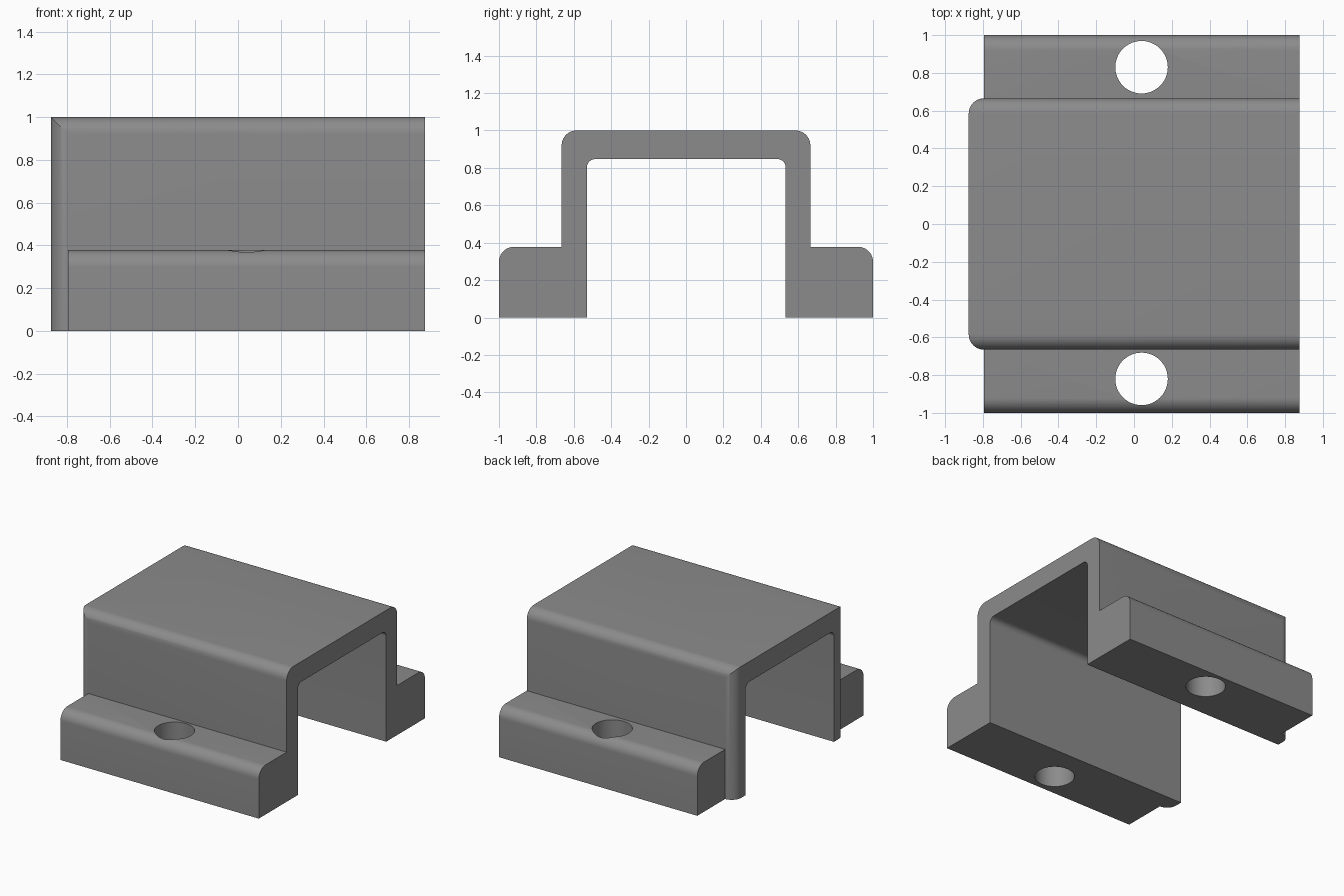
import bpy, bmesh, math

if "Cube" in bpy.data.objects:
    bpy.data.objects.remove(bpy.data.objects["Cube"])


def arc(cx, cy, r, a0, a1, n=10):
    """Points along an arc, angles in degrees."""
    return [(cx + r * math.cos(math.radians(a0 + (a1 - a0) * i / n)),
             cy + r * math.sin(math.radians(a0 + (a1 - a0) * i / n))) for i in range(n + 1)]


def prism(name, outline, place, lo, hi):
    """Extrude a 2D outline between lo and hi; place maps (u, v, w) to xyz."""
    bm = bmesh.new()
    a = [bm.verts.new(place(u, v, lo)) for u, v in outline]
    b = [bm.verts.new(place(u, v, hi)) for u, v in outline]
    bm.faces.new(a)
    bm.faces.new(b[::-1])
    n = len(a)
    for i in range(n):
        bm.faces.new((a[i], b[i], b[(i + 1) % n], a[(i + 1) % n]))
    bmesh.ops.recalc_face_normals(bm, faces=bm.faces[:])
    mesh = bpy.data.meshes.new(name)
    bm.to_mesh(mesh)
    bm.free()
    ob = bpy.data.objects.new(name, mesh)
    bpy.context.collection.objects.link(ob)
    return ob


def boolean(ob, tool, operation):
    """Apply a boolean and remove its tool."""
    mod = ob.modifiers.new(operation, 'BOOLEAN')
    mod.object, mod.operation, mod.solver = tool, operation, 'EXACT'
    bpy.context.view_layer.objects.active = ob
    bpy.ops.object.modifier_apply(modifier=mod.name)
    bpy.data.objects.remove(tool)


R = 0.08                      # outer fillet
WALL, FLANGE, TOP = 0.665, 0.378, 1.0
IN_L, IN_R, IN_TOP, IN_FILLET = -0.53, 0.533, 0.847, 0.045
END, FLANGE_END = 0.875, -0.795

# Hat-shaped cross-section with rounded shoulders and flange edges
profile = [(-1, 0)]
profile += arc(-1 + R, FLANGE - R, R, 180, 90)
profile += [(-WALL, FLANGE)]
profile += arc(-WALL + R, TOP - R, R, 180, 90)
profile += arc(WALL - R, TOP - R, R, 90, 0)
profile += [(WALL, FLANGE)]
profile += arc(1 - R, FLANGE - R, R, 90, 0)
profile += [(1, 0), (IN_R, 0)]
profile += arc(IN_R - IN_FILLET, IN_TOP - IN_FILLET, IN_FILLET, 0, 90)
profile += arc(IN_L + IN_FILLET, IN_TOP - IN_FILLET, IN_FILLET, 90, 180)
profile += [(IN_L, 0)]
bracket = prism("bracket", profile, lambda u, v, w: (w, u, v), -END, END)

# Plan shape: set-back flanges and rounded upright corners on the left end
plan = [(1.1, -1.1), (1.1, 1.1), (FLANGE_END, 1.1)]
plan += arc(-END + R, WALL - R, R, 90, 180)
plan += arc(-END + R, -WALL + R, R, 180, 270)
plan += [(FLANGE_END, -1.1)]
trim = prism("plan_trim", plan, lambda u, v, w: (u, v, w), -0.2, 1.2)
boolean(bracket, trim, 'INTERSECT')

# Bolt holes through the flanges
for y in (-0.82, 0.83):
    hole = prism("bolt_hole", arc(0.04, y, 0.139, 0, 352.5, 47),
                 lambda u, v, w: (u, v, w), -0.2, 0.6)
    boolean(bracket, hole, 'DIFFERENCE')

# Single grey finish
grey = bpy.data.materials.new("grey")
grey.diffuse_color = (0.26, 0.26, 0.26, 1)
grey.use_nodes = True
grey.node_tree.nodes["Principled BSDF"].inputs["Base Color"].default_value = grey.diffuse_color
bracket.data.materials.clear()
bracket.data.materials.append(grey)
for p in bracket.data.polygons:
    p.material_index = 0
bpy.ops.object.select_all(action='DESELECT')
bracket.select_set(True)
bpy.context.view_layer.objects.active = bracket
bpy.ops.object.shade_smooth_by_angle(angle=math.radians(30))
